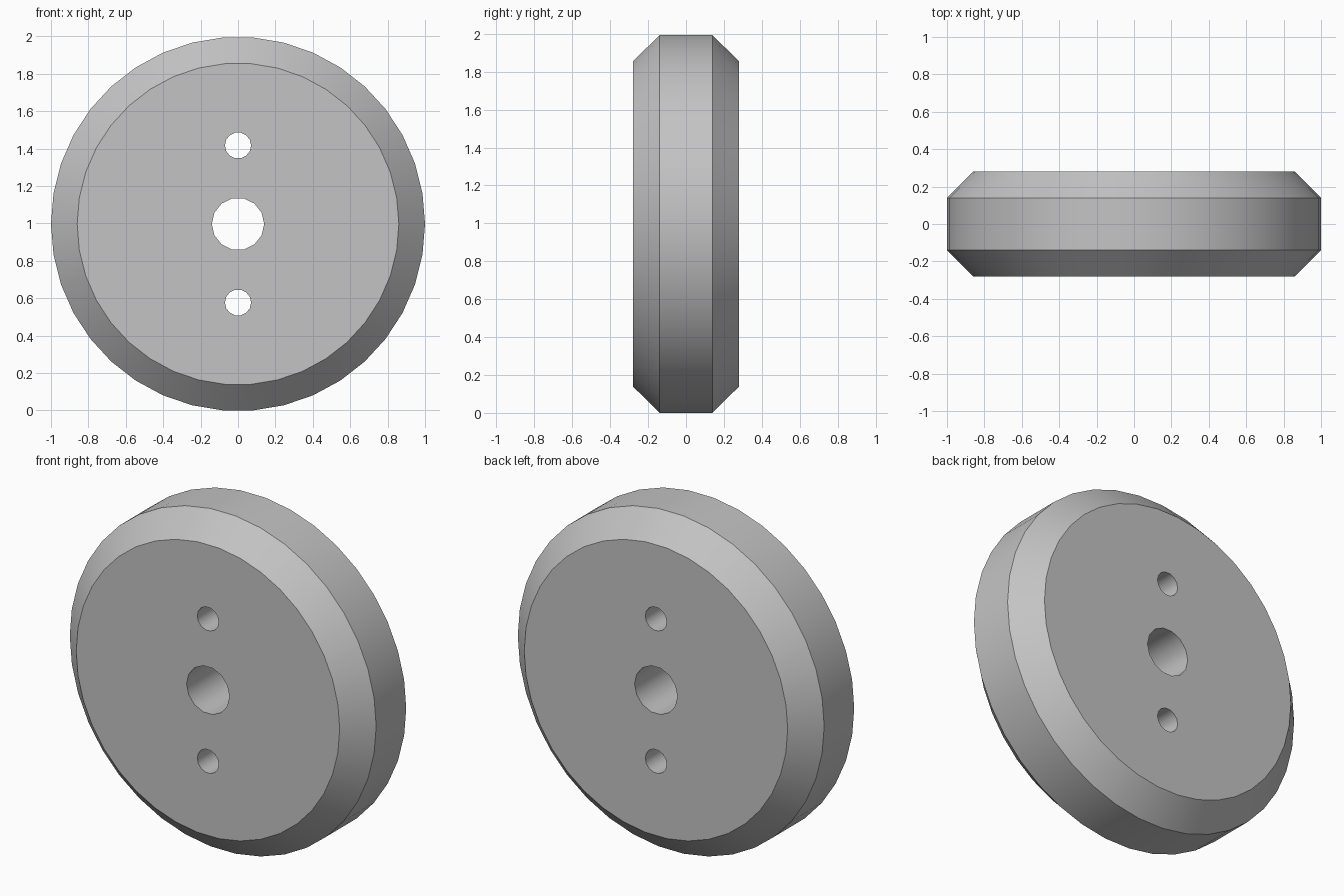
import bpy
import bmesh
from math import cos, sin, pi, radians

# Remove the default cube
cube = bpy.data.objects.get("Cube")
if cube:
    bpy.data.objects.remove(cube, do_unlink=True)

SIDES = 38            # segments round the rim
HOLE_SIDES = 14       # segments round each hole
HALF_DEPTH = 0.28
BEVEL = 0.14
CENTRE_Z = cos(pi / SIDES)   # the lowest flat rests on the ground

grey = bpy.data.materials.new("plain grey")
grey.use_nodes = True
colour = (0.55, 0.55, 0.55, 1)
grey.diffuse_color = colour
grey.node_tree.nodes["Principled BSDF"].inputs["Base Color"].default_value = colour


def lathe(name, profile, sides, z):
    """Solid of revolution about the y axis from (radius, y) pairs."""
    bm = bmesh.new()
    rings = []
    for radius, y in profile:
        angles = [2 * pi * i / sides for i in range(sides)]
        rings.append([bm.verts.new((radius * cos(a), y, z + radius * sin(a)))
                      for a in angles])
    for a, b in zip(rings, rings[1:]):
        for i in range(sides):
            j = (i + 1) % sides
            bm.faces.new((a[i], a[j], b[j], b[i]))
    bm.faces.new(rings[0])
    bm.faces.new(rings[-1])
    bmesh.ops.recalc_face_normals(bm, faces=bm.faces)
    mesh = bpy.data.meshes.new(name)
    bm.to_mesh(mesh)
    bm.free()
    mesh.materials.append(grey)
    obj = bpy.data.objects.new(name, mesh)
    bpy.context.collection.objects.link(obj)
    return obj


# Wheel disc with a chamfer on both rims
disc = lathe("wheel_disc",
             [(1 - BEVEL, -HALF_DEPTH), (1, BEVEL - HALF_DEPTH),
              (1, HALF_DEPTH - BEVEL), (1 - BEVEL, HALF_DEPTH)],
             SIDES, CENTRE_Z)

# Axle hole and two pin holes, cut right through
cutters = []
for name, radius, offset in (("axle_hole", 0.14, 0),
                             ("upper_pin_hole", 0.07, 0.42),
                             ("lower_pin_hole", 0.07, -0.42)):
    cutter = lathe(name, [(radius, -0.5), (radius, 0.5)],
                   HOLE_SIDES, CENTRE_Z + offset)
    cutter.hide_render = True
    cutters.append(cutter)
    cut = disc.modifiers.new(name, 'BOOLEAN')
    cut.operation = 'DIFFERENCE'
    cut.solver = 'EXACT'
    cut.object = cutter

# Apply the cuts and drop the cutters
bpy.context.view_layer.update()
depsgraph = bpy.context.evaluated_depsgraph_get()
cut_mesh = bpy.data.meshes.new_from_object(disc.evaluated_get(depsgraph))
disc.modifiers.clear()
disc.data = cut_mesh
for cutter in cutters:
    bpy.data.objects.remove(cutter, do_unlink=True)

# Smooth round the rim and holes, sharp at the chamfers
bpy.ops.object.select_all(action='DESELECT')
disc.select_set(True)
bpy.context.view_layer.objects.active = disc
bpy.ops.object.shade_smooth_by_angle(angle=radians(30))
